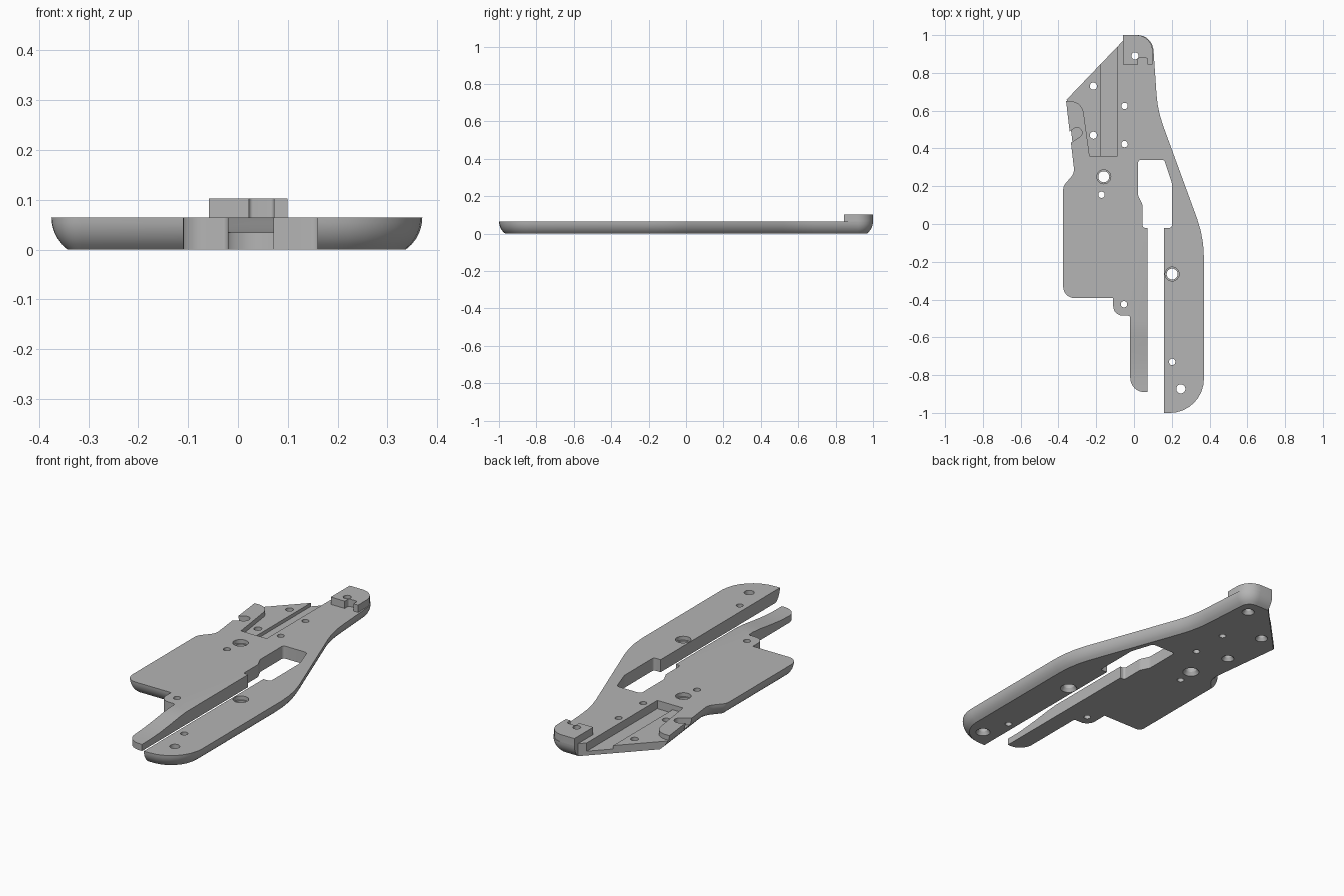
import bpy, bmesh, math
from mathutils import Vector

if "Cube" in bpy.data.objects:
    bpy.data.objects.remove(bpy.data.objects["Cube"])

GREY = (0.46, 0.46, 0.46, 1)
grey = bpy.data.materials.new("plain grey")
grey.use_nodes = True
grey.diffuse_color = GREY
grey.node_tree.nodes["Principled BSDF"].inputs["Base Color"].default_value = GREY

TOP = 0.065     # plate thickness
HIGH = 0.103    # top of the raised block
EDGE_R = 0.08   # radius of the rounded lower rim


def fillet(points):
    """Turn (x, y, radius, rim) corners into a smooth outline with a rim flag per edge."""
    out = []
    n = len(points)
    for i, (x, y, r, rim) in enumerate(points):
        p = Vector((x, y))
        a = (Vector(points[i - 1][:2]) - p).normalized()
        b = (Vector(points[(i + 1) % n][:2]) - p).normalized()
        if r == 0:
            out.append((p, rim))
            continue
        half = a.angle(b) / 2
        centre = p + (a + b).normalized() * (r / math.sin(half))
        start = p + a * (r / math.tan(half)) - centre
        sweep = math.pi - 2 * half
        if a.x * b.y - a.y * b.x > 0:
            sweep = -sweep
        steps = max(3, round(abs(sweep) / 0.2))
        for k in range(steps + 1):
            t = sweep * k / steps
            c, s = math.cos(t), math.sin(t)
            q = centre + Vector((start.x * c - start.y * s, start.x * s + start.y * c))
            out.append((q, rim))
    return out


def inset(outline, d):
    """Move only the rim edges inward by d."""
    ring = []
    n = len(outline)
    for i, (p, rim) in enumerate(outline):
        prev, prev_rim = outline[i - 1]
        e0 = (p - prev).normalized()
        e1 = (outline[(i + 1) % n][0] - p).normalized()
        n0, n1 = Vector((-e0.y, e0.x)), Vector((-e1.y, e1.x))
        d0, d1 = d * prev_rim, d * rim
        det = n0.x * n1.y - n0.y * n1.x
        if abs(det) < 0.02:
            ring.append(p + (n0 + n1).normalized() * (d0 + d1) / 2)
        else:
            ring.append(p + Vector(((d0 * n1.y - d1 * n0.y) / det,
                                    (n0.x * d1 - n1.x * d0) / det)))
    return ring


def finish(bm, name):
    bmesh.ops.recalc_face_normals(bm, faces=bm.faces)
    mesh = bpy.data.meshes.new(name)
    bm.to_mesh(mesh)
    bm.free()
    mesh.materials.append(grey)
    obj = bpy.data.objects.new(name, mesh)
    bpy.context.collection.objects.link(obj)
    return obj


def slab(name, points, z0, z1, levels=1):
    outline = fillet(points)
    bm = bmesh.new()
    rings = []
    for k in range(levels + 1):
        drop = (z1 - z0) * (1 - k / levels)
        d = EDGE_R - math.sqrt(EDGE_R ** 2 - drop ** 2) if levels > 1 else 0
        rings.append([bm.verts.new((p.x, p.y, z1 - drop)) for p in inset(outline, d)])
    for low, high in zip(rings, rings[1:]):
        for i in range(len(low)):
            bm.faces.new((low[i - 1], low[i], high[i], high[i - 1]))
    bm.faces.new(rings[0][::-1])
    bm.faces.new(rings[-1])
    return finish(bm, name)


def cone(x, y, z0, z1, r0, r1):
    bm = bmesh.new()
    bmesh.ops.create_cone(bm, cap_ends=True, segments=32, radius1=r0, radius2=r1, depth=z1 - z0)
    bmesh.ops.translate(bm, vec=(x, y, (z0 + z1) / 2), verts=bm.verts)
    return finish(bm, "hole_cutter")


def cut(target, cutter):
    mod = target.modifiers.new("cut", "BOOLEAN")
    mod.operation = "DIFFERENCE"
    mod.solver = "EXACT"
    mod.object = cutter
    bpy.context.view_layer.objects.active = target
    bpy.ops.object.modifier_apply(modifier=mod.name)
    bpy.data.objects.remove(cutter)


# Main plate, with the window and the slot as part of its outline
plate = slab("base_plate", [
    (0.16, -1, 0, 1), (0.37, -1, 0.18, 1), (0.37, -0.07, 0.6, 1),
    (0.125, 0.6, 0.6, 1), (0.098, 1, 0.085, 1), (-0.058, 1, 0, 0),
    (-0.058, 0.97, 0, 0), (-0.36, 0.655, 0, 1), (-0.315, 0.27, 0.06, 1),
    (-0.375, 0.2, 0.05, 1), (-0.375, -0.392, 0.06, 1), (-0.11, -0.392, 0, 0),
    (-0.11, -0.485, 0.05, 0), (-0.02, -0.485, 0.012, 0), (-0.02, -0.89, 0.075, 0),
    (0.072, -0.89, 0, 0), (0.072, -0.02, 0, 0), (0.046, -0.02, 0.012, 0),
    (0.046, 0.1, 0.03, 0), (0.022, 0.15, 0.03, 0), (0.022, 0.34, 0.015, 0),
    (0.16, 0.34, 0.02, 0), (0.2, 0.22, 0.03, 0), (0.2, -0.02, 0.012, 0),
    (0.16, -0.02, 0, 0)], 0, TOP, 6)

# Raised block at the back end, notched on its front
block = slab("raised_block", [
    (-0.058, 0.845, 0, 0), (0.022, 0.845, 0, 0), (0.022, 0.878, 0.008, 0),
    (0.072, 0.878, 0.008, 0), (0.072, 0.845, 0, 0), (0.099, 0.845, 0, 0),
    (0.098, 1, 0.085, 0), (-0.058, 1, 0, 0)], TOP, HIGH)

# Shallow shelf, deeper channel and side notch
cut(plate, slab("shelf_cutter", [
    (-0.235, 0.36, 0, 0), (-0.087, 0.36, 0, 0), (-0.087, 1.05, 0, 0),
    (-0.45, 1.05, 0, 0), (-0.45, 0.65, 0, 0), (-0.275, 0.65, 0.07, 0)], 0.04, 0.2))
cut(plate, slab("channel_cutter", [
    (-0.175, 0.36, 0, 0), (-0.087, 0.36, 0, 0), (-0.087, 1.05, 0, 0),
    (-0.175, 1.05, 0, 0)], 0.022, 0.2))
cut(plate, slab("notch_cutter", [
    (-0.38, 0.4, 0, 0), (-0.265, 0.475, 0.025, 0), (-0.295, 0.52, 0.025, 0),
    (-0.41, 0.445, 0, 0)], 0.03, 0.2))

# Scooped top of the inner leg
bm = bmesh.new()
profile = [(-0.5, 0.067), (-0.58, 0.06), (-0.66, 0.049), (-0.74, 0.04),
           (-0.82, 0.035), (-0.95, 0.034), (-0.95, 0.1), (-0.5, 0.1)]
face = bm.faces.new([bm.verts.new((-0.05, y, z)) for y, z in profile])
side = bmesh.ops.extrude_face_region(bm, geom=[face])
bmesh.ops.translate(bm, vec=(0.16, 0, 0),
                    verts=[v for v in side["geom"] if isinstance(v, bmesh.types.BMVert)])
cut(plate, finish(bm, "scoop_cutter"))

# Small plain holes
for x, y in [(-0.05, 0.625), (-0.05, 0.423), (-0.172, 0.155), (0.202, -0.73), (-0.053, -0.425)]:
    cut(plate, cone(x, y, -0.1, 0.2, 0.017, 0.017))

# Larger holes, countersunk underneath
for x, y, r in [(0.005, 0.89, 0.019), (-0.215, 0.73, 0.019), (-0.215, 0.47, 0.019),
                (-0.16, 0.25, 0.029), (0.202, -0.265, 0.029), (0.248, -0.873, 0.024)]:
    cut(plate, cone(x, y, -0.1, 0.2, r, r))
    cut(plate, cone(x, y, -0.01, 0.018, r + 0.018, r))
cut(block, cone(0.005, 0.89, -0.1, 0.2, 0.019, 0.019))

# Rims around the two widest holes
for x, y in [(-0.16, 0.25), (0.202, -0.265)]:
    cut(plate, cone(x, y, 0.045, 0.2, 0.037, 0.037))

# Smooth rounded surfaces, keep crisp edges
for obj in (plate, block):
    bpy.ops.object.select_all(action="DESELECT")
    obj.select_set(True)
    bpy.context.view_layer.objects.active = obj
    bpy.ops.object.shade_smooth_by_angle(angle=math.radians(30))
